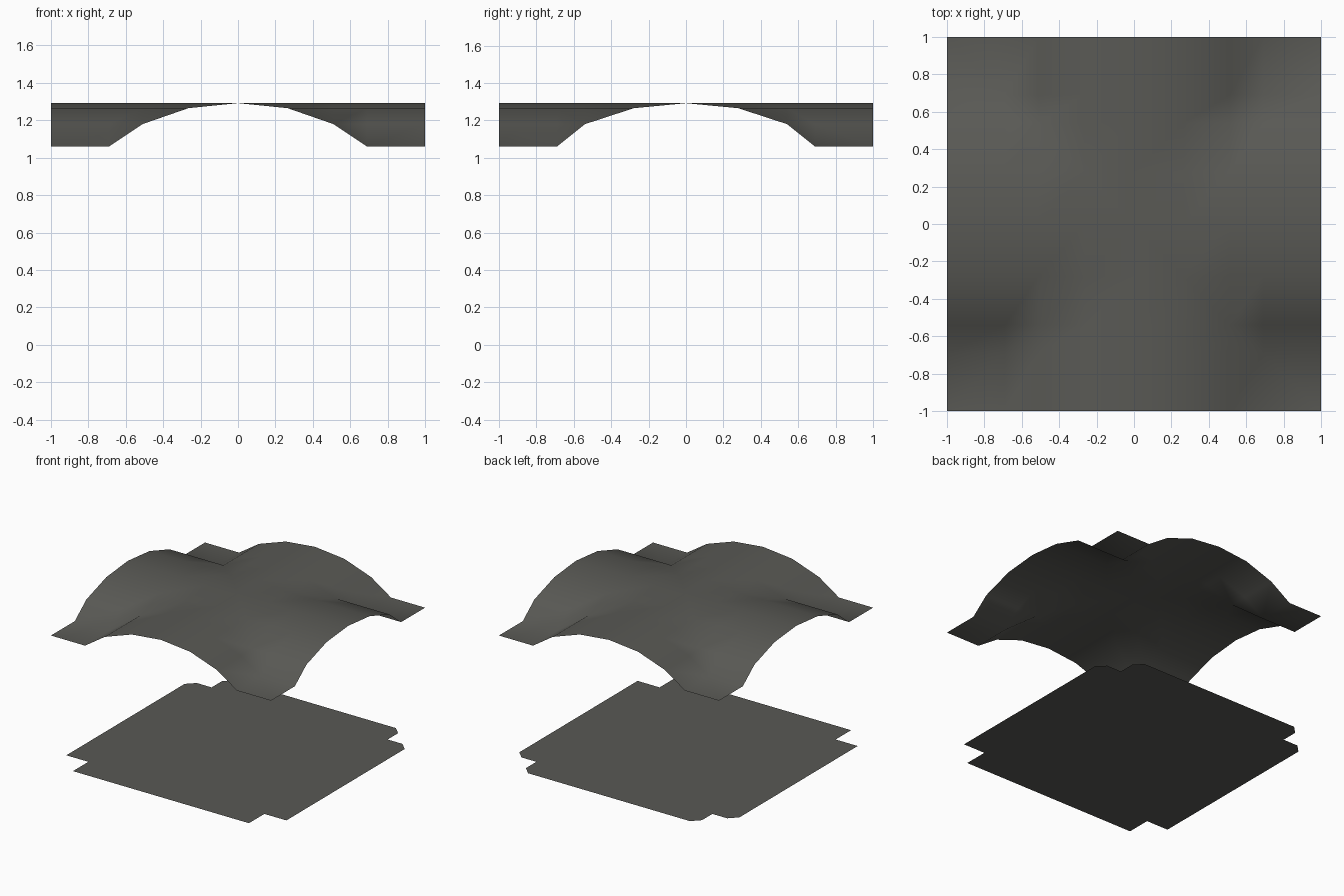
import bpy

if "Cube" in bpy.data.objects:
    bpy.data.objects.remove(bpy.data.objects["Cube"])

stone = bpy.data.materials.new("dark stone grey")
stone.diffuse_color = (0.1, 0.1, 0.09, 1)
stone.use_nodes = True
stone.node_tree.nodes["Principled BSDF"].inputs["Base Color"].default_value = stone.diffuse_color


def make(name, verts, faces):
    mesh = bpy.data.meshes.new(name)
    mesh.from_pydata(verts, [], faces)
    mesh.materials.append(stone)
    obj = bpy.data.objects.new(name, mesh)
    bpy.context.collection.objects.link(obj)
    return obj


# Groin vault: two crossing arch profiles, the higher one wins
heights = [1.06, 1.06, 1.18, 1.265, 1.292]
half_x = [1, 0.69, 0.51, 0.265, 0]
half_y = [1, 0.69, 0.54, 0.28, 0]
xs = [-v for v in half_x] + half_x[-2::-1]
ys = [-v for v in half_y] + half_y[-2::-1]
hs = heights + heights[-2::-1]
n = len(hs)

verts = [(xs[i], ys[j], max(hs[i], hs[j])) for j in range(n) for i in range(n)]
faces = []
for j in range(n - 1):
    for i in range(n - 1):
        a, b = j * n + i, j * n + i + 1
        c, d = b + n, a + n
        mirrored = i if i < 4 else 7 - i
        if mirrored != (j if j < 4 else 7 - j):
            faces.append((a, b, c, d))
        elif (i < 4) == (j < 4):      # crease runs along a-c
            faces += [(a, b, c), (a, c, d)]
        else:                         # crease runs along b-d
            faces += [(a, b, d), (b, c, d)]
vault = make("vaulted_ceiling", verts, faces)
for p in vault.data.polygons:
    p.use_smooth = True

# Flat floor with notched corners, the back ones chamfered beside the notch
front = [(0.8, -1), (0.8, -0.8), (1, -0.8)]
back = [(1, 0.735), (0.935, 0.8), (0.8, 0.8), (0.8, 0.935), (0.735, 1)]
right = front + back
outline = right + [(-x, y) for x, y in reversed(right)]
make("floor", [(x, y, 0) for x, y in outline], [tuple(range(len(outline)))])
